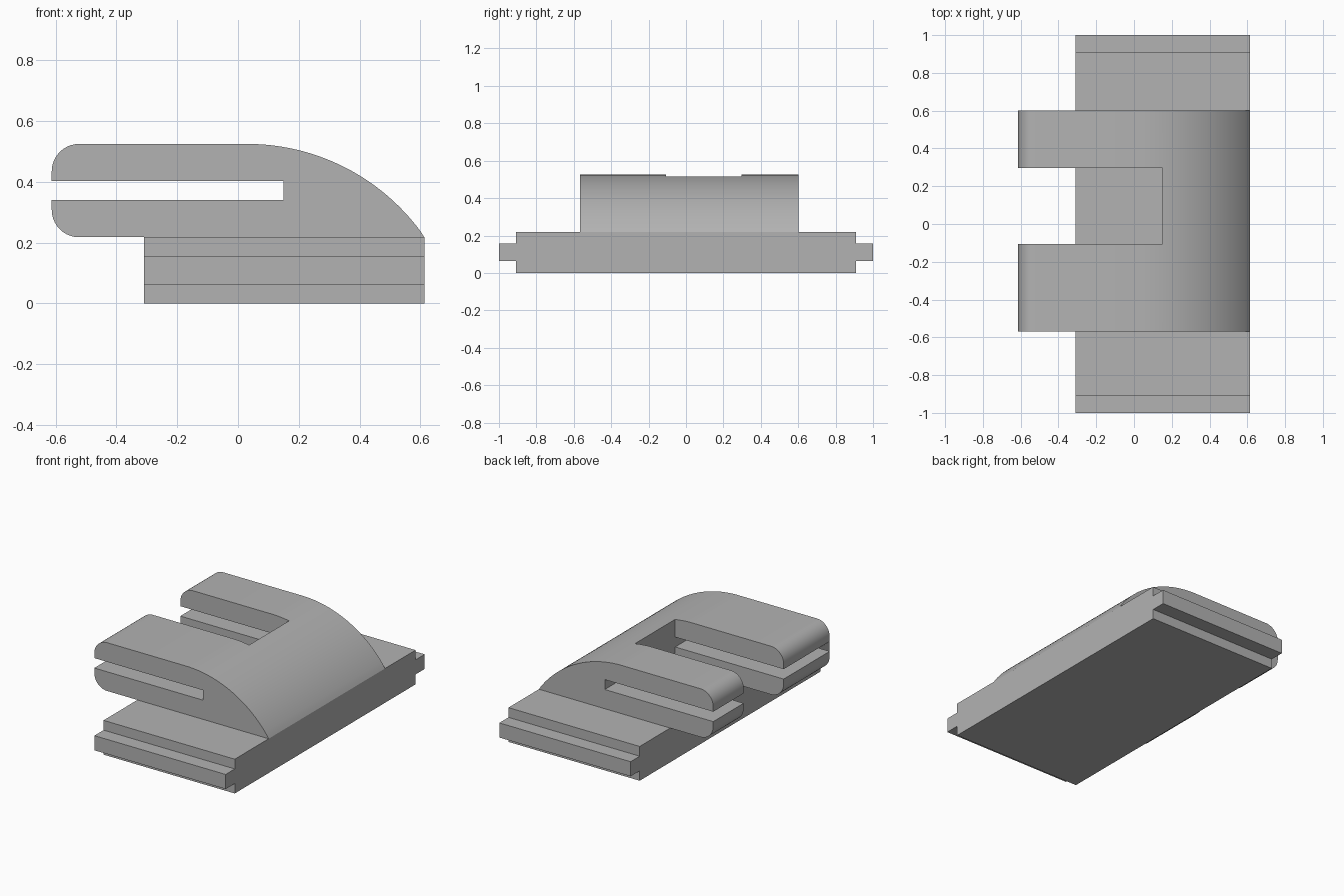
import bpy, bmesh, math

cube = bpy.data.objects.get("Cube")
if cube:
    bpy.data.objects.remove(cube, do_unlink=True)

GREY = (0.45, 0.45, 0.45, 1)
grey = bpy.data.materials.new("plain grey")
grey.use_nodes = True
grey.diffuse_color = GREY
grey.node_tree.nodes["Principled BSDF"].inputs["Base Color"].default_value = GREY


def extrude(name, outline, start, end, place):
    """Extrude a 2D outline from start to end; place(u, v, w) gives the 3D point."""
    bm = bmesh.new()
    face = bm.faces.new([bm.verts.new(place(u, v, start)) for u, v in outline])
    moved = bmesh.ops.extrude_face_region(bm, geom=[face])["geom"]
    shift = [b - a for a, b in zip(place(0, 0, start), place(0, 0, end))]
    bmesh.ops.translate(bm, vec=shift,
                        verts=[g for g in moved if isinstance(g, bmesh.types.BMVert)])
    bmesh.ops.recalc_face_normals(bm, faces=bm.faces)
    mesh = bpy.data.meshes.new(name)
    bm.to_mesh(mesh)
    bm.free()
    mesh.materials.append(grey)
    obj = bpy.data.objects.new(name, mesh)
    bpy.context.collection.objects.link(obj)
    return obj


def arc(cx, cz, r, a0, a1, steps):
    angles = [math.radians(a0 + (a1 - a0) * i / steps) for i in range(steps + 1)]
    return [(cx + r * math.cos(a), cz + r * math.sin(a)) for a in angles]


def along_x(y, z, x):
    return (x, y, z)


def along_y(x, z, y):
    return (x, y, z)


RIGHT, DECK, TOP = 0.613, 0.218, 0.525

# Base slab with a tongue along both ends
half = [(0.908, 0), (0.908, 0.063), (1, 0.063), (1, 0.156), (0.908, 0.156), (0.908, DECK)]
base = extrude("base_slab", half + [(-y, z) for y, z in reversed(half)],
               -0.31, RIGHT, along_x)

# Slotted clip: rounded arm tips on one side, a sweeping curve on the other
r, big, bend = 0.09, 0.71, 0.03
low = math.degrees(math.acos((RIGHT - bend) / big))
profile = (arc(bend, TOP - big, big, 90, low, 32)[:-1]
           + [(RIGHT, DECK)]
           + arc(-RIGHT + r, DECK + r, r, 270, 180, 10)
           + [(-RIGHT, 0.34), (0.15, 0.34), (0.15, 0.403), (-RIGHT, 0.403)]
           + arc(-RIGHT + r, TOP - r, r, 180, 90, 10))
clip = extrude("slotted_clip", profile, -0.568, 0.602, along_y)

# Gap between the two arms
gap = extrude("gap_cutter", [(-1, 0.1), (0.152, 0.1), (0.152, 0.8), (-1, 0.8)],
              -0.106, 0.296, along_y)
gap.hide_render = True
cut = clip.modifiers.new("gap", "BOOLEAN")
cut.operation, cut.solver, cut.object = "DIFFERENCE", "EXACT", gap

# Apply the cut, then shade the curves smooth
bpy.ops.object.select_all(action="DESELECT")
bpy.context.view_layer.objects.active = clip
clip.select_set(True)
bpy.ops.object.modifier_apply(modifier="gap")
bpy.data.objects.remove(gap, do_unlink=True)
bpy.ops.object.shade_smooth_by_angle(angle=math.radians(25))
